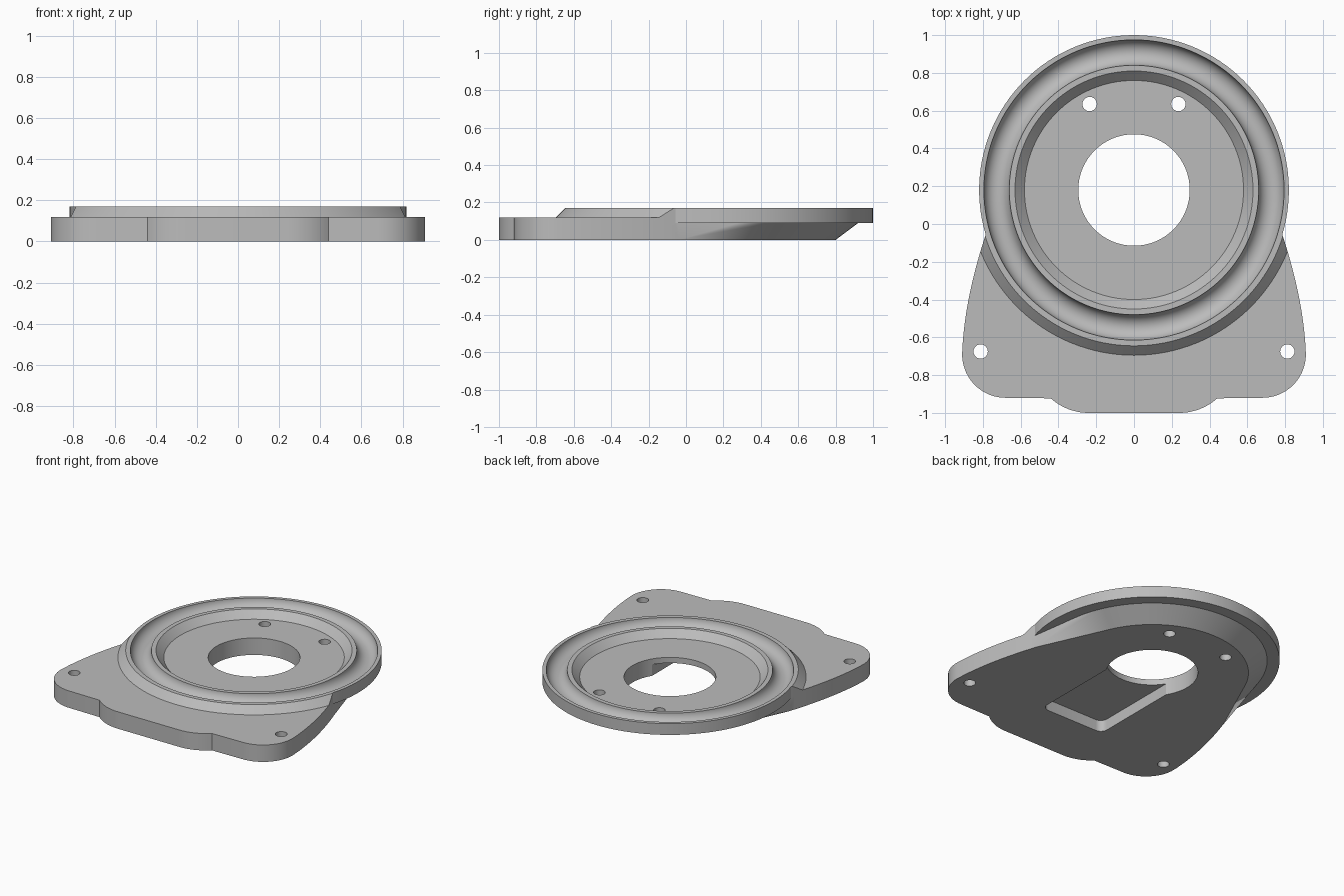
import bpy, bmesh
from math import pi, cos, sin, sqrt, radians
from mathutils import Vector

cube = bpy.data.objects.get("Cube")
if cube:
    bpy.data.objects.remove(cube, do_unlink=True)

grey = bpy.data.materials.new("plain_grey")
grey.use_nodes = True
colour = (0.5, 0.5, 0.5, 1)
grey.diffuse_color = colour
grey.node_tree.nodes["Principled BSDF"].inputs["Base Color"].default_value = colour

CY = 0.18      # centre of the round dish along y
TOP = 0.17     # rim height
FLOOR = 0.12   # flange and dish floor height


def finish(name, bm):
    bmesh.ops.recalc_face_normals(bm, faces=bm.faces)
    mesh = bpy.data.meshes.new(name)
    bm.to_mesh(mesh)
    bm.free()
    ob = bpy.data.objects.new(name, mesh)
    bpy.context.collection.objects.link(ob)
    mesh.materials.append(grey)
    return ob


def frustum(name, x, y, z0, z1, r0, r1, n=128):
    bm = bmesh.new()
    bmesh.ops.create_cone(bm, cap_ends=True, segments=n, radius1=r0, radius2=r1, depth=z1 - z0)
    bmesh.ops.translate(bm, verts=bm.verts, vec=(x, y, (z0 + z1) / 2))
    return finish(name, bm)


def prism(name, half, z0, z1):
    """Extrude an outline given by its +x half, mirrored across x = 0."""
    outline = half + [(-x, y) for x, y in reversed(half)]
    bm = bmesh.new()
    face = bm.faces.new([bm.verts.new((x, y, z0)) for x, y in outline])
    top = bmesh.ops.extrude_face_region(bm, geom=[face])["geom"]
    bmesh.ops.translate(bm, verts=[v for v in top if isinstance(v, bmesh.types.BMVert)],
                        vec=(0, 0, z1 - z0))
    return finish(name, bm)


def arc(cx, cy, r, a0, a1, n):
    angles = [radians(a0 + (a1 - a0) * i / n) for i in range(n + 1)]
    return [(cx + r * cos(a), cy + r * sin(a)) for a in angles]


def combine(target, other, operation):
    mod = target.modifiers.new(operation.lower(), "BOOLEAN")
    mod.operation = operation
    mod.solver = "EXACT"
    mod.object = other
    bpy.context.view_layer.objects.active = target
    bpy.ops.object.modifier_apply(modifier=mod.name)
    bpy.data.objects.remove(other, do_unlink=True)


# Flange outline: front bump, rounded corner, gently curved flank
neck = Vector((0.78, -0.04))
start, bend = Vector((0.91, -0.69)), Vector((0.9, -0.4))
flank = []
for i in range(1, 17):
    t = i / 16
    p = start * (1 - t) ** 2 + bend * 2 * t * (1 - t) + neck * t ** 2
    flank.append((p.x, p.y))
outline = (arc(0.24, -0.7, 0.3, -90, -48, 10) + arc(0.68, -0.69, 0.23, -90, 0, 18)
           + flank + [(0.5, 0.2)])
plate = prism("mounting_plate", outline, 0, FLOOR)

# Tapered underside of the dish, drawn out to meet the flange
bm = bmesh.new()
for r, z in ((0.62, 0), (0.74, 0.09), (0.74, 0.13)):
    for x, y in arc(0, CY, r, 0, 180, 72):
        bm.verts.new((x, y, z))
    for side in (-1, 1):
        bm.verts.new((side * neck.x, neck.y, z))
hull = bmesh.ops.convex_hull(bm, input=bm.verts)
spare = {v for v in hull["geom_interior"] + hull["geom_unused"]
         if isinstance(v, bmesh.types.BMVert)}
bmesh.ops.delete(bm, geom=list(spare), context="VERTS")
bmesh.ops.dissolve_limit(bm, angle_limit=0.002, verts=bm.verts, edges=bm.edges)
underside = finish("underside", bm)

# Sloped collar between flange and rim, trimmed to the flange outline
collar = frustum("collar", 0, CY, 0.1, TOP, 0.895, 0.825)
combine(collar, prism("collar_trim", outline, 0.05, 0.25), "INTERSECT")

# Round rim body
rim = frustum("rim", 0, CY, 0.09, TOP, 0.82, 0.82)

for part in (underside, collar, rim):
    combine(plate, part, "UNION")

# Dish recess with sloped wall
rise = 0.02
combine(plate, frustum("dish_recess", 0, CY, FLOOR, TOP + rise, 0.58, 0.63 + rise), "DIFFERENCE")

# Rounded ring groove
bpy.ops.mesh.primitive_torus_add(location=(0, CY, TOP + 0.005), major_radius=0.7275,
                                 minor_radius=0.0677, major_segments=128, minor_segments=32)
groove = bpy.context.object
groove.name = "ring_groove"
groove.data.materials.append(grey)
combine(plate, groove, "DIFFERENCE")

# Pocket in the underside, open to the centre hole
pocket = arc(0.2, -0.57, 0.05, -90, 0, 8) + [(0.25, 0.1)]
combine(plate, prism("pocket", pocket, -0.1, 0.08), "DIFFERENCE")

# Centre hole and four screw holes
combine(plate, frustum("centre_hole", 0, CY, -0.2, 0.4, 0.295, 0.295, 96), "DIFFERENCE")
for x, y in ((0.235, 0.635), (0.812, -0.675)):
    for side in (-1, 1):
        combine(plate, frustum("screw_hole", side * x, y, -0.2, 0.4, 0.038, 0.038, 32), "DIFFERENCE")

# Smooth curved faces, keep edges sharp
bpy.ops.object.select_all(action="DESELECT")
plate.select_set(True)
bpy.context.view_layer.objects.active = plate
bpy.ops.object.shade_smooth_by_angle(angle=radians(25))
